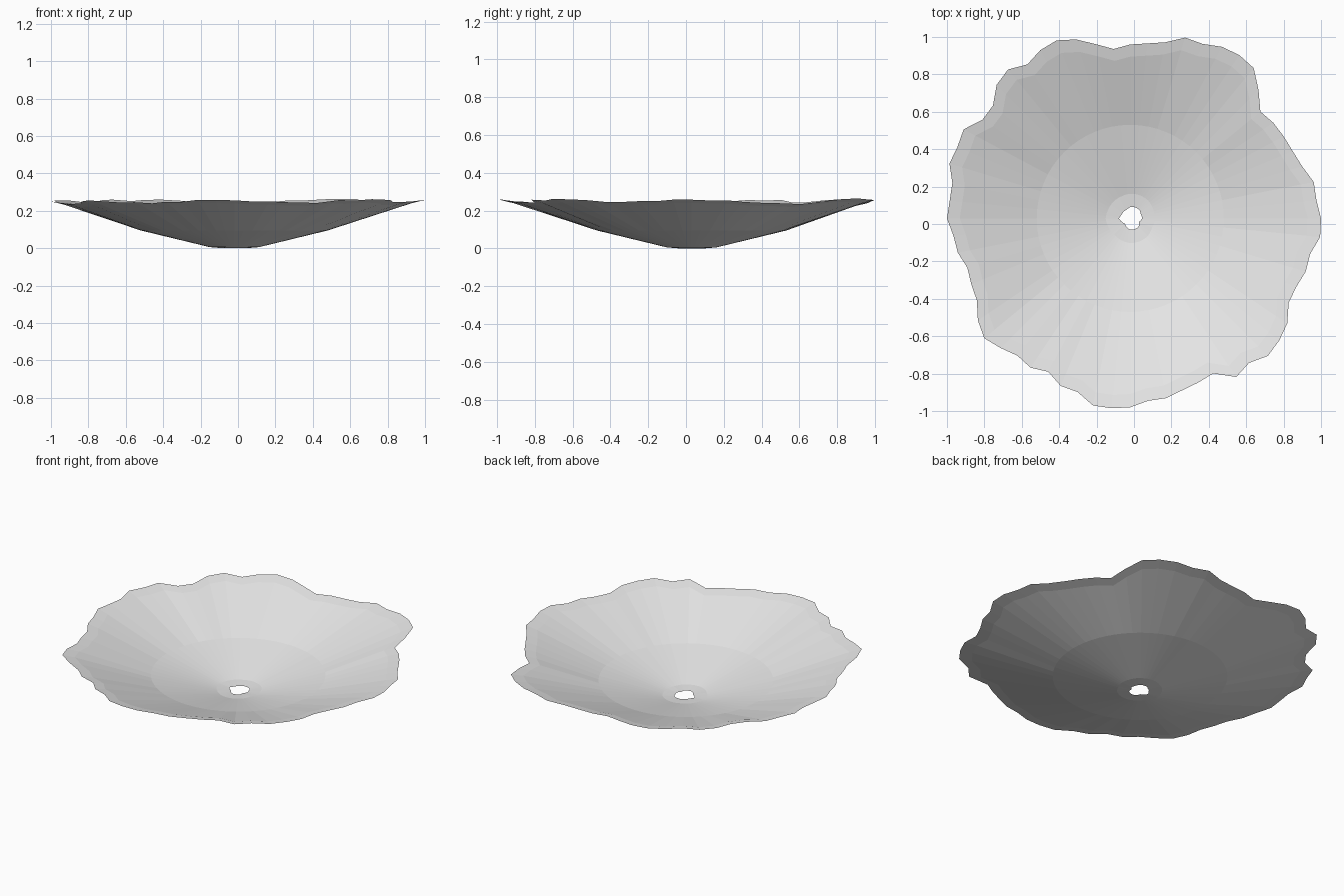
import bpy
import bmesh
from math import cos, sin, tau

cube = bpy.data.objects.get("Cube")
if cube:
    bpy.data.objects.remove(cube, do_unlink=True)

SEGMENTS = 64
CENTER_X, CENTER_Y = -0.02, 0.03

# Radius of the ragged rim at even angles, in hundredths, counter-clockwise from +x
RIM = [102, 100, 100, 96, 94, 93, 92, 90, 97, 104, 105, 104, 101, 101, 96, 94,
       93, 91, 95, 100, 103, 102, 99, 103, 101, 95, 95, 101, 100, 101, 97, 97,
       98, 95, 94, 91, 92, 93, 98, 101, 98, 95, 96, 93, 97, 97, 102, 102,
       101, 98, 98, 96, 95, 94, 102, 100, 104, 103, 101, 96, 96, 98, 98, 102]

# Radius of the torn hole in thousandths, at a coarser spacing
HOLE = [63, 61, 67, 64, 60, 50, 50, 50, 60, 48, 40, 50, 60, 62, 63, 50]


def hole_radius(index):
    """Interpolate the coarse hole outline at one of the fine segments."""
    step = SEGMENTS // len(HOLE)
    low, part = divmod(index, step)
    start, end = HOLE[low], HOLE[(low + 1) % len(HOLE)]
    return (start + (end - start) * part / step) / 1000


def cross_section(index):
    """Return (radius, height) pairs from the hole out to the rim."""
    hole = hole_radius(index)
    rim = RIM[index] / 100
    rim_height = 0.25 + 0.2 * (rim - 0.98)
    lip_width = 0.07 * rim
    return [
        (hole, 0.0),
        (0.13 + 0.5 * (hole - 0.057), 0.006),
        (0.5, 0.095),
        (rim - lip_width, rim_height - 0.24 * lip_width),
        (rim, rim_height),
    ]


def make_material(name, color):
    material = bpy.data.materials.new(name)
    material.use_nodes = True
    material.diffuse_color = color
    shader = material.node_tree.nodes["Principled BSDF"]
    shader.inputs["Base Color"].default_value = color
    return material


def build_dish(name, material):
    """Sweep the varying cross-section around the center as a thin sheet."""
    bm = bmesh.new()
    spokes = []
    for index in range(SEGMENTS):
        angle = tau * index / SEGMENTS
        spokes.append([
            bm.verts.new((CENTER_X + radius * cos(angle),
                          CENTER_Y + radius * sin(angle), height))
            for radius, height in cross_section(index)
        ])

    # Join neighbouring spokes, with the faces pointing up
    for index, spoke in enumerate(spokes):
        following = spokes[(index + 1) % SEGMENTS]
        for ring in range(len(spoke) - 1):
            bm.faces.new((spoke[ring], spoke[ring + 1],
                          following[ring + 1], following[ring]))

    mesh = bpy.data.meshes.new(name)
    bm.to_mesh(mesh)
    bm.free()
    mesh.materials.append(material)
    dish = bpy.data.objects.new(name, mesh)
    bpy.context.collection.objects.link(dish)
    return dish


# Shallow ragged dish with a torn hole in the middle
build_dish("ragged_dish", make_material("light_gray", (0.8, 0.8, 0.8, 1.0)))
